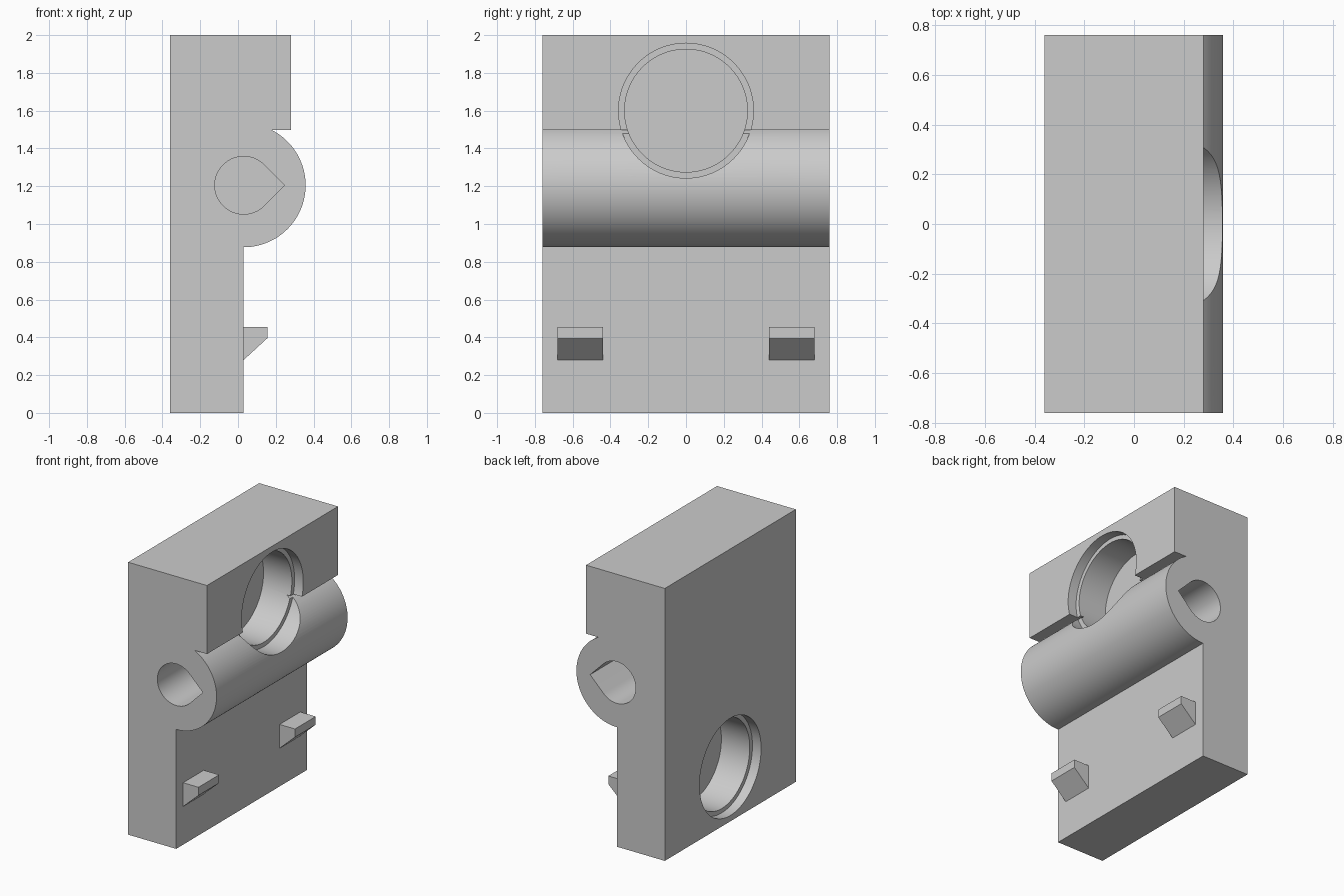
import bpy, bmesh
from math import sin, cos, pi, radians, asin
from mathutils import Vector, Matrix

cube = bpy.data.objects.get("Cube")
if cube:
    bpy.data.objects.remove(cube, do_unlink=True)

grey = bpy.data.materials.new("plain_grey")
grey.use_nodes = True
grey.diffuse_color = (0.6, 0.6, 0.6, 1)
grey.node_tree.nodes["Principled BSDF"].inputs["Base Color"].default_value = (0.6, 0.6, 0.6, 1)

HALF_W = 0.76                  # half width along y
PIVOT_X, PIVOT_Z = 0.03, 1.205 # hinge barrel axis
BARREL_R = 0.328


def finish(bm, name):
    bmesh.ops.recalc_face_normals(bm, faces=bm.faces)
    mesh = bpy.data.meshes.new(name)
    bm.to_mesh(mesh)
    bm.free()
    mesh.materials.append(grey)
    obj = bpy.data.objects.new(name, mesh)
    bpy.context.collection.objects.link(obj)
    return obj


def extrude_y(name, profile, y0, y1):
    """Extrude an x-z outline from y0 to y1."""
    bm = bmesh.new()
    face = bm.faces.new([bm.verts.new((x, y0, z)) for x, z in profile])
    grown = bmesh.ops.extrude_face_region(bm, geom=[face])
    verts = [g for g in grown["geom"] if isinstance(g, bmesh.types.BMVert)]
    bmesh.ops.translate(bm, verts=verts, vec=(0, y1 - y0, 0))
    return finish(bm, name)


def disc_cutter(name, radius, x0, x1, z):
    """Cylinder along x from x0 to x1."""
    bm = bmesh.new()
    place = Matrix.Translation(((x0 + x1) / 2, 0, z)) @ Matrix.Rotation(pi / 2, 4, 'Y')
    bmesh.ops.create_cone(bm, cap_ends=True, segments=96, radius1=radius,
                          radius2=radius, depth=abs(x1 - x0), matrix=place)
    return finish(bm, name)


def arc(radius, a0, a1, steps):
    return [(PIVOT_X + radius * cos(a0 + (a1 - a0) * i / steps),
             PIVOT_Z + radius * sin(a0 + (a1 - a0) * i / steps)) for i in range(steps + 1)]


# Main block with the rounded hinge barrel and the notch above it
NOTCH_Z = 1.497
barrel = arc(BARREL_R, -pi / 2, asin((NOTCH_Z - PIVOT_Z) / BARREL_R), 44)
outline = [(-0.36, 0), (0.03, 0)] + barrel + [(0.28, NOTCH_Z), (0.28, 2), (-0.36, 2)]
body = extrude_y("hinge_block", outline, -HALF_W, HALF_W)

# Stepped round pockets, one on each broad side
cutters = [
    disc_cutter("front_pocket_cutter", 0.325, -0.02, 0.6, 1.6),
    disc_cutter("front_rim_cutter", 0.357, 0.21, 0.6, 1.6),
    disc_cutter("back_pocket_cutter", 0.325, -0.6, -0.06, 0.4),
    disc_cutter("back_rim_cutter", 0.357, -0.6, -0.29, 0.4),
]

# Blind teardrop holes in both ends of the barrel
teardrop = arc(0.153, radians(45), radians(315), 48) + [(PIVOT_X + 0.153 * 2 ** 0.5, PIVOT_Z)]
for side in (-1, 1):
    cutters.append(extrude_y("pivot_hole_cutter", teardrop, side * 0.31, side * 0.9))

for cutter in cutters:
    cutter.hide_render = True
    mod = body.modifiers.new("cut", 'BOOLEAN')
    mod.operation = 'DIFFERENCE'
    mod.solver = 'EXACT'
    mod.object = cutter

# Bake the cuts and drop the helpers
bpy.context.view_layer.update()
depsgraph = bpy.context.evaluated_depsgraph_get()
baked = bpy.data.meshes.new_from_object(body.evaluated_get(depsgraph))
body.modifiers.clear()
body.data = baked
for cutter in cutters:
    bpy.data.objects.remove(cutter, do_unlink=True)

# Two wedge-shaped catches low on the face
wedge = [(0.02, 0.28), (0.03, 0.28), (0.155, 0.395), (0.155, 0.455), (0.02, 0.455)]
for name, y in (("front_catch", -0.68), ("back_catch", 0.44)):
    extrude_y(name, wedge, y, y + 0.24)

# Smooth the round walls, keep the edges sharp
bpy.ops.object.select_all(action='DESELECT')
body.select_set(True)
bpy.context.view_layer.objects.active = body
bpy.ops.object.shade_smooth_by_angle(angle=radians(30))
